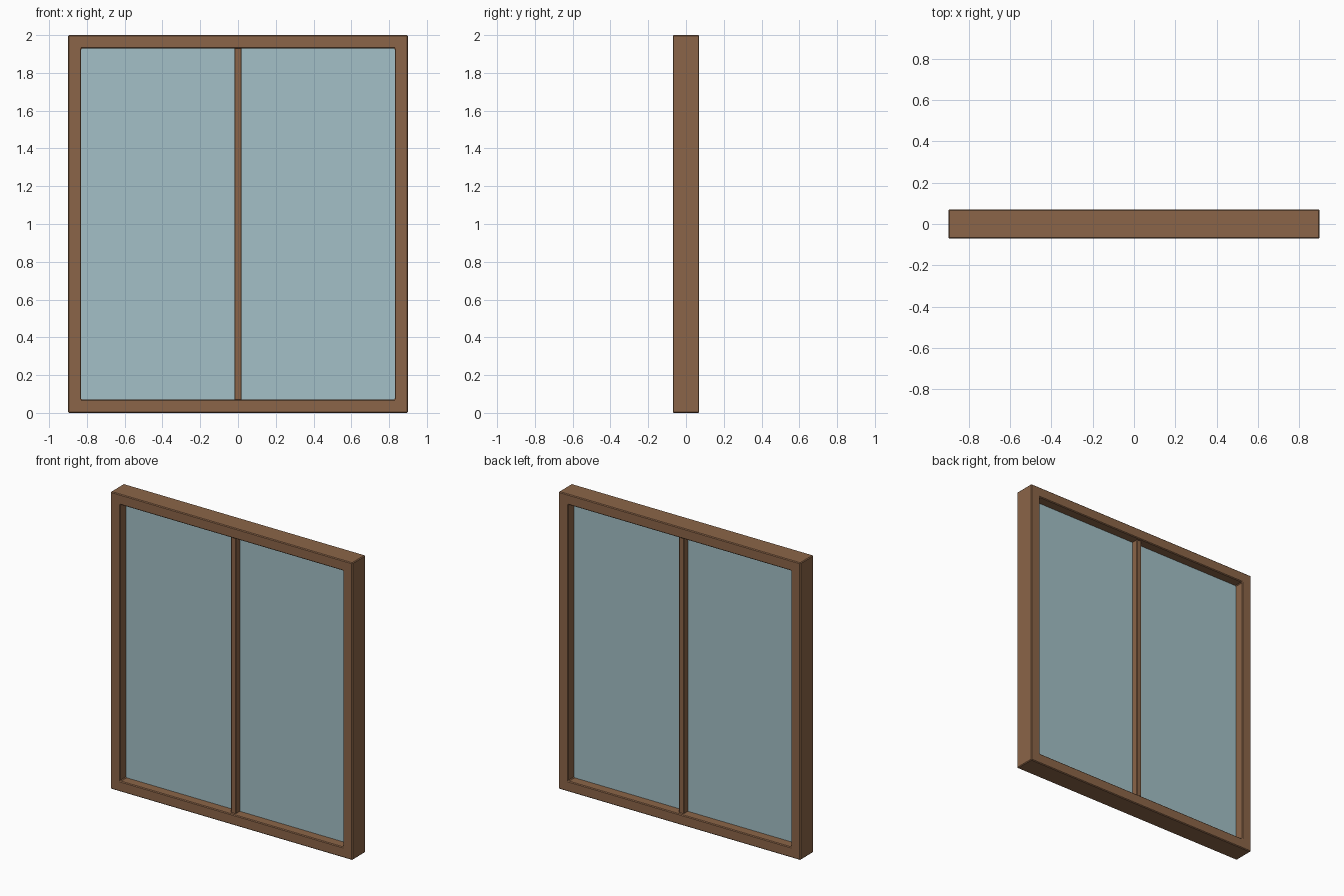
import bpy, bmesh

if "Cube" in bpy.data.objects:
    bpy.data.objects.remove(bpy.data.objects["Cube"])

HALF_W, HEIGHT, HALF_D = 0.90, 2.0, 0.07
BORDER = 0.07
MULLION_HALF_W, MULLION_HALF_D = 0.018, 0.05
BEVEL = 0.005


def material(name, color):
    m = bpy.data.materials.new(name)
    m.diffuse_color = color
    m.use_nodes = True
    m.node_tree.nodes["Principled BSDF"].inputs["Base Color"].default_value = m.diffuse_color
    return m


wood = material("wood", (0.26, 0.13, 0.065, 1))
pane = material("glass", (0.37, 0.53, 0.57, 1))


def finish(bm, name, mat, bevel):
    bmesh.ops.recalc_face_normals(bm, faces=bm.faces)
    me = bpy.data.meshes.new(name)
    bm.to_mesh(me)
    bm.free()
    me.materials.append(mat)
    ob = bpy.data.objects.new(name, me)
    bpy.context.collection.objects.link(ob)
    if bevel:
        mod = ob.modifiers.new("bevel", 'BEVEL')
        mod.width = bevel
        mod.segments = 1
        mod.limit_method = 'ANGLE'
    return ob


def box(name, x0, x1, half_d, z0, z1, mat, bevel=0):
    bm = bmesh.new()
    bmesh.ops.create_cube(bm, size=1)
    for v in bm.verts:
        v.co = (x1 if v.co.x > 0 else x0,
                half_d if v.co.y > 0 else -half_d,
                z1 if v.co.z > 0 else z0)
    return finish(bm, name, mat, bevel)


# Outer frame: one mitred ring, rectangular section
bm = bmesh.new()
corners = [(-1, 0), (1, 0), (1, 1), (-1, 1)]
section = [(0, -HALF_D), (0, HALF_D), (BORDER, HALF_D), (BORDER, -HALF_D)]
rings = []
for sx, top in corners:
    rings.append([bm.verts.new((sx * (HALF_W - inset), y,
                                HEIGHT - inset if top else inset))
                  for inset, y in section])
for i in range(4):
    a, b = rings[i], rings[(i + 1) % 4]
    for j in range(4):
        k = (j + 1) % 4
        bm.faces.new((a[j], b[j], b[k], a[k]))
finish(bm, "window_frame", wood, BEVEL)

# Centre mullion between the top and bottom rails
box("centre_mullion", -MULLION_HALF_W, MULLION_HALF_W, MULLION_HALF_D,
    BORDER - 0.01, HEIGHT - BORDER + 0.01, wood, 0.003)

# Glass panes seated slightly into the wood
for side, name in ((-1, "left_glass"), (1, "right_glass")):
    xs = sorted((side * 0.01, side * (HALF_W - BORDER + 0.01)))
    box(name, xs[0], xs[1], 0.006, BORDER - 0.01, HEIGHT - BORDER + 0.01, pane)
